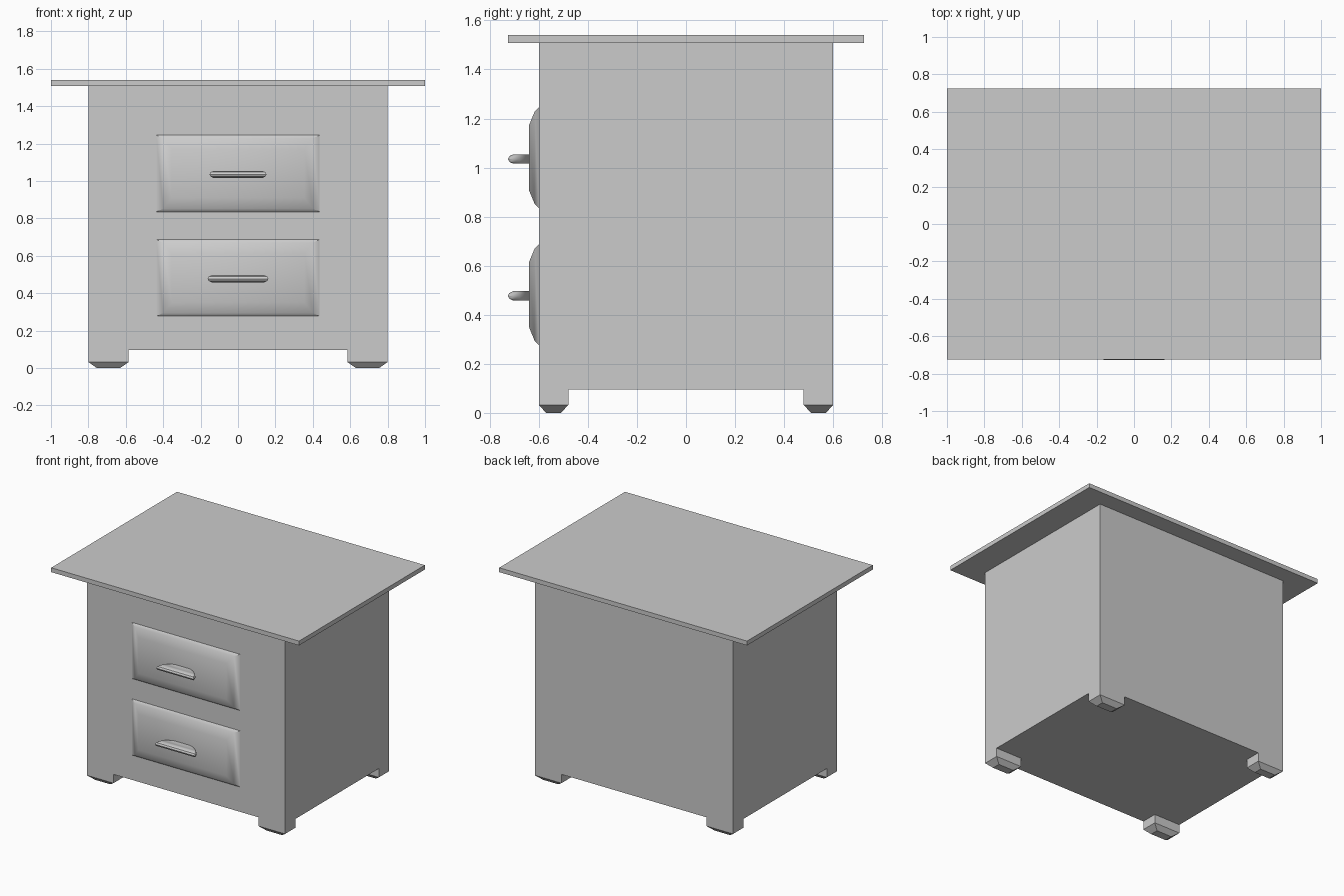
import bpy, bmesh, math
from mathutils import Matrix, Vector

old = bpy.data.objects.get("Cube")
if old:
    bpy.data.objects.remove(old, do_unlink=True)

GREY = (0.6, 0.6, 0.6, 1)
grey = bpy.data.materials.new("plain grey")
grey.use_nodes = True
grey.diffuse_color = GREY
grey.node_tree.nodes["Principled BSDF"].inputs["Base Color"].default_value = GREY


def finish(name, bm, smooth=None):
    bmesh.ops.recalc_face_normals(bm, faces=bm.faces)
    mesh = bpy.data.meshes.new(name)
    bm.to_mesh(mesh)
    bm.free()
    mesh.materials.append(grey)
    ob = bpy.data.objects.new(name, mesh)
    bpy.context.collection.objects.link(ob)
    if smooth:
        bpy.ops.object.select_all(action='DESELECT')
        ob.select_set(True)
        bpy.context.view_layer.objects.active = ob
        bpy.ops.object.shade_smooth_by_angle(angle=math.radians(smooth))
    return ob


def box(size, centre):
    bm = bmesh.new()
    bmesh.ops.create_cube(bm, size=1, matrix=Matrix.Translation(centre) @ Matrix.Diagonal((*size, 1)))
    return bm


def loft(rings):
    """Skin a stack of closed rings and cap both ends."""
    bm = bmesh.new()
    loops = [[bm.verts.new(p) for p in ring] for ring in rings]
    for a, b in zip(loops, loops[1:]):
        for i in range(len(a)):
            j = (i + 1) % len(a)
            bm.faces.new((a[i], a[j], b[j], b[i]))
    bm.faces.new(loops[0])
    bm.faces.new(loops[-1])
    return bm


# Table top
finish("table_top", box((2, 1.45, 0.032), (0, 0, 1.524)))

# Cabinet with corner feet pulled down and tapered
bm = box((1.6, 1.2, 1.414), (0, 0, 0.803))
for axis, d in ((Vector((1, 0, 0)), 0.585), (Vector((0, 1, 0)), 0.48)):
    for s in (-1, 1):
        bmesh.ops.bisect_plane(bm, geom=bm.verts[:] + bm.edges[:] + bm.faces[:],
                               plane_co=axis * d * s, plane_no=axis)
bm.normal_update()
corners = []
for f in bm.faces:
    c = f.calc_center_median()
    if f.normal.z < -0.9 and abs(c.x) > 0.585 and abs(c.y) > 0.48:
        corners.append(f)
for z, sx, sy in ((0.032, 1, 1), (0, 0.58, 0.5)):
    corners = bmesh.ops.extrude_discrete_faces(bm, faces=corners)["faces"]
    for f in corners:
        c = f.calc_center_median()
        for v in f.verts:
            v.co = (c.x + (v.co.x - c.x) * sx, c.y + (v.co.y - c.y) * sy, z)
finish("cabinet", bm)

# Drawer fronts and half-round pulls
for name, z, half in (("upper", 1.04, 0.152), ("lower", 0.482, 0.162)):
    rings = [[(sx * w, y, z + sz * h) for sx, sz in ((-1, -1), (1, -1), (1, 1), (-1, 1))]
             for w, h, y in ((0.437, 0.205, -0.598), (0.437, 0.205, -0.6),
                             (0.40, 0.188, -0.617), (0.355, 0.13, -0.641))]
    finish(name + "_drawer_front", loft(rings), 40)

    rings = []
    for dz, inset in ((-0.019, 0.022), (-0.012, 0.006), (0, 0), (0.012, 0.006), (0.019, 0.022)):
        ring = []
        for i in range(13):
            a = math.pi * i / 12
            ring.append(((half - inset) * math.cos(a),
                         -0.726 + inset + (0.092 - inset) * math.sin(a), z - 0.005 + dz))
        rings.append(ring)
    finish(name + "_pull", loft(rings), 35)
